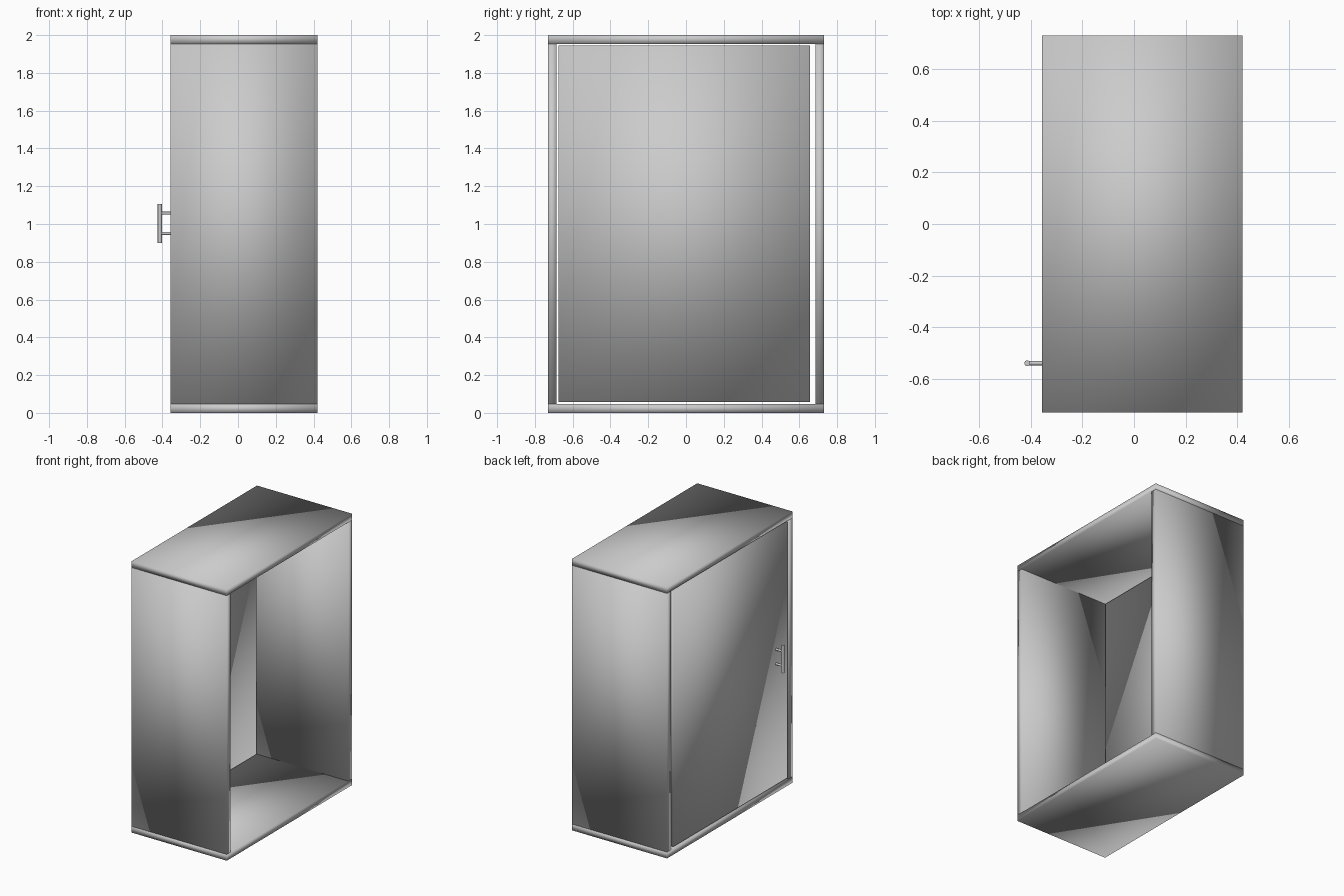
import bpy
from mathutils import Vector

cube = bpy.data.objects.get("Cube")
if cube:
    bpy.data.objects.remove(cube, do_unlink=True)

grey = bpy.data.materials.new("light_grey")
grey.use_nodes = True
colour = (0.6, 0.6, 0.6, 1)
grey.diffuse_color = colour
grey.node_tree.nodes["Principled BSDF"].inputs["Base Color"].default_value = colour


def finish(name):
    obj = bpy.context.object
    obj.name = name
    obj.data.materials.append(grey)
    bpy.ops.object.shade_smooth()
    return obj


def panel(name, low, high):
    """Box between two corners, with softly blended shading."""
    low, high = Vector(low), Vector(high)
    bpy.ops.mesh.primitive_cube_add(size=1, location=(low + high) / 2)
    bpy.context.object.scale = high - low
    bpy.ops.object.transform_apply(location=False, rotation=False, scale=True)
    return finish(name)


def rod(name, start, end, radius):
    """Round bar between two points, with crisp end caps."""
    start, end = Vector(start), Vector(end)
    axis = end - start
    bpy.ops.mesh.primitive_cylinder_add(
        vertices=24, radius=radius, depth=axis.length, location=(start + end) / 2,
        rotation=axis.to_track_quat("Z", "Y").to_euler())
    finish(name)
    bpy.ops.object.shade_smooth_by_angle()


# Open-sided case
X0, X1, Y, H, T = -0.357, 0.42, 0.731, 2.0, 0.046
panel("bottom_panel", (X0, -Y, 0), (X1, Y, T))
panel("top_panel", (X0, -Y, H - T), (X1, Y, H))
panel("front_panel", (X0, -Y, T), (X1, -Y + T, H - T))
panel("back_panel", (X0, Y - T, T), (X1, Y, H - T))

# Door, set in the case with a small gap all round
panel("door", (X0, -0.674, 0.058), (X0 + T, 0.657, 1.945))

# Bar handle on two stems
HX, HY = -0.414, -0.54
rod("handle_bar", (HX, HY, 0.9), (HX, HY, 1.105), 0.011)
for label, z in (("lower", 0.95), ("upper", 1.057)):
    rod(label + "_handle_stem", (X0 + 0.005, HY, z), (HX, HY, z), 0.008)
